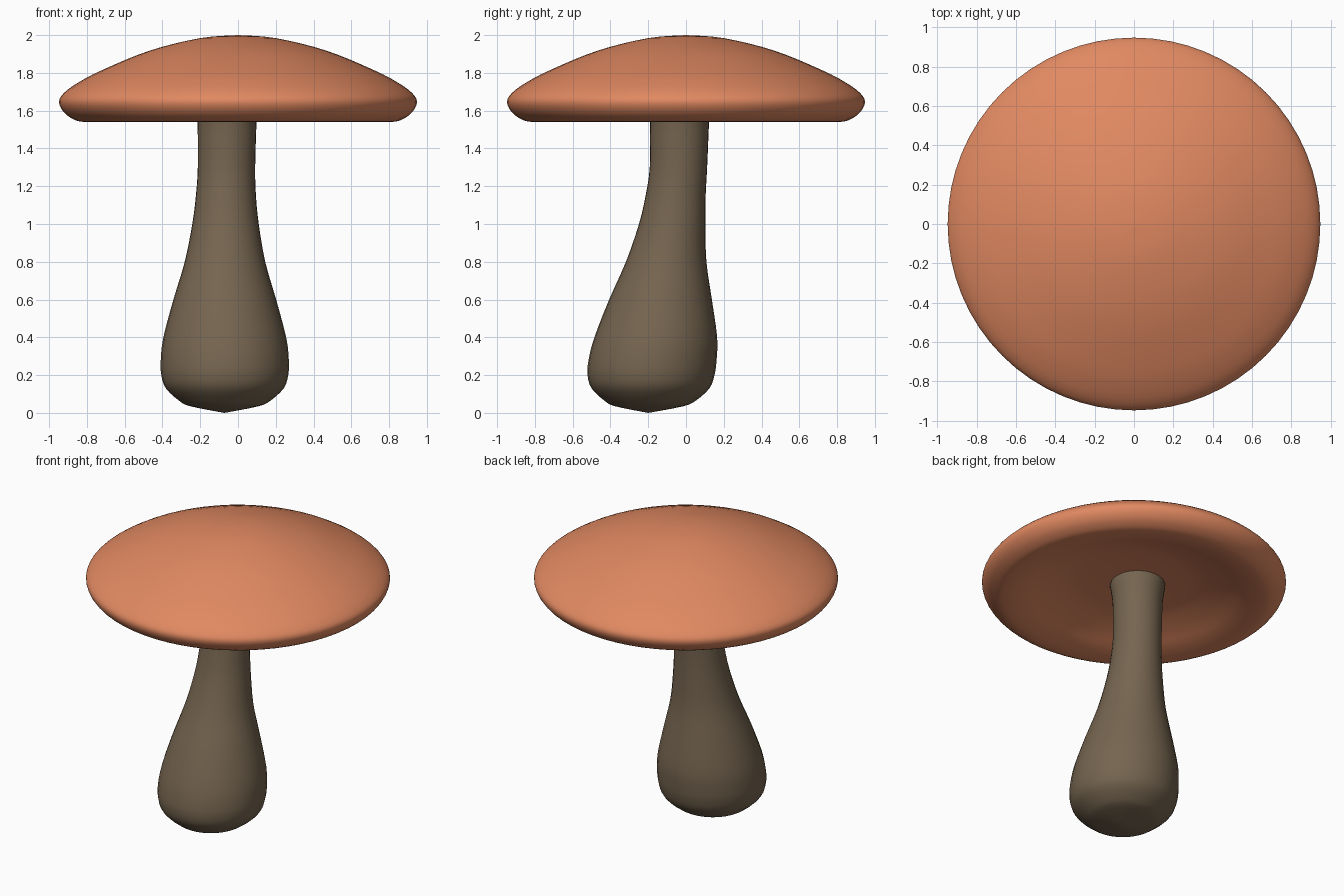
import bpy, bmesh
from math import sin, cos, tau
from mathutils import Vector

if "Cube" in bpy.data.objects:
    bpy.data.objects.remove(bpy.data.objects["Cube"])


def smooth_rows(rows, steps):
    """Catmull-Rom curve through rows of (z, centre x, centre y, radius)."""
    p = [Vector(r) for r in rows]
    p = [p[0]] + p + [p[-1]]
    out = []
    for a, b, c, d in zip(p, p[1:], p[2:], p[3:]):
        for i in range(steps):
            t = i / steps
            out.append(0.5 * (2 * b + (c - a) * t + (2 * a - 5 * b + 4 * c - d) * t * t
                              + (3 * b - a - 3 * c + d) * t ** 3))
    return out + [p[-1]]


def loft(name, rows, sides, steps, colour):
    """Skin round rings; the first and last rows become pole points."""
    rows = smooth_rows(rows, steps)
    bm = bmesh.new()
    first = bm.verts.new((rows[0][1], rows[0][2], rows[0][0]))
    last = bm.verts.new((rows[-1][1], rows[-1][2], rows[-1][0]))
    rings = [[bm.verts.new((x + r * cos(tau * i / sides), y + r * sin(tau * i / sides), z))
              for i in range(sides)] for z, x, y, r in rows[1:-1]]
    for i in range(sides):
        j = (i + 1) % sides
        bm.faces.new((first, rings[0][j], rings[0][i]))
        bm.faces.new((last, rings[-1][i], rings[-1][j]))
        for lo, hi in zip(rings, rings[1:]):
            bm.faces.new((lo[i], lo[j], hi[j], hi[i]))
    bmesh.ops.recalc_face_normals(bm, faces=bm.faces)
    for f in bm.faces:
        f.smooth = True
    mesh = bpy.data.meshes.new(name)
    bm.to_mesh(mesh)
    bm.free()
    obj = bpy.data.objects.new(name, mesh)
    bpy.context.collection.objects.link(obj)
    mat = bpy.data.materials.new(name + "_colour")
    mat.diffuse_color = (*colour, 1)
    mat.use_nodes = True
    mat.node_tree.nodes["Principled BSDF"].inputs["Base Color"].default_value = mat.diffuse_color
    mesh.materials.append(mat)
    return obj


# Leaning stem with a bulbous foot: z, centre x, centre y, radius
stem = [(0.0, -0.072, -0.20, 0), (0.035, -0.072, -0.195, 0.18), (0.065, -0.07, -0.19, 0.242),
        (0.13, -0.07, -0.188, 0.312), (0.20, -0.07, -0.185, 0.336), (0.28, -0.07, -0.177, 0.339),
        (0.40, -0.07, -0.16, 0.325), (0.60, -0.07, -0.135, 0.272), (0.80, -0.069, -0.105, 0.213),
        (1.0, -0.066, -0.073, 0.176), (1.15, -0.064, -0.055, 0.159), (1.3, -0.061, -0.04, 0.152),
        (1.54, -0.058, -0.034, 0.156), (1.69, -0.057, -0.032, 0.162), (1.70, -0.057, -0.032, 0)]
loft("stem", stem, 32, 3, (0.18, 0.13, 0.08))

# Cap: hollow underside, rounded rim, then dome: radius, z
cap = [(0, 1.67), (0.2, 1.665), (0.4, 1.648), (0.57, 1.605), (0.70, 1.56), (0.82, 1.541),
       (0.89, 1.565), (0.932, 1.605), (0.947, 1.65), (0.925, 1.69), (0.86, 1.74),
       (0.73, 1.81), (0.47, 1.917), (0.2, 1.984), (0, 2.0)]
loft("cap", [(z, 0, 0, r) for r, z in cap], 64, 4, (0.75, 0.25, 0.12))
